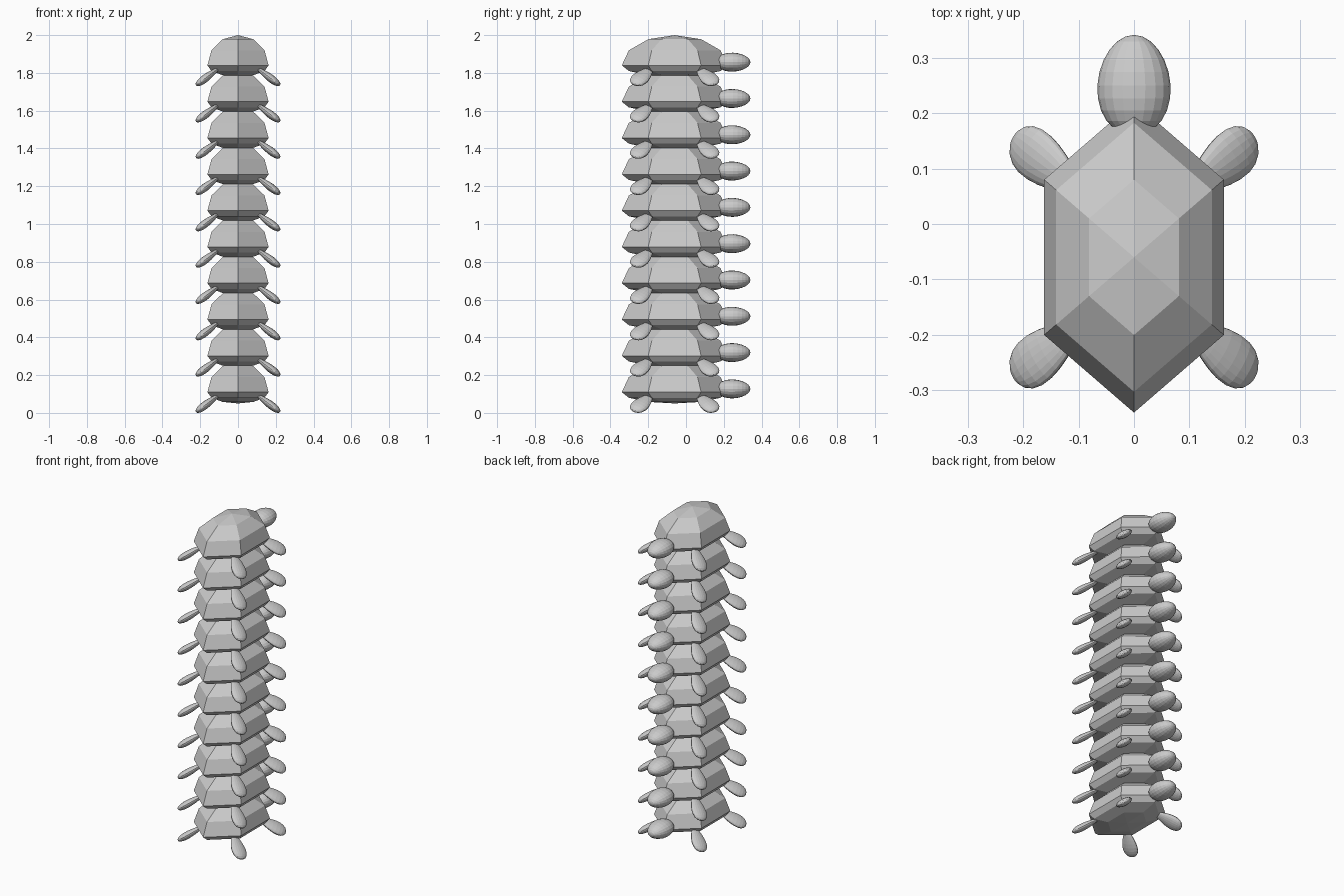
import bpy, bmesh
from math import radians, cos, sin
from mathutils import Vector, Matrix

if "Cube" in bpy.data.objects:
    bpy.data.objects.remove(bpy.data.objects["Cube"])

COUNT, STEP = 10, 0.1922      # turtles in the stack and vertical spacing
RIM_Z = 0.11                  # height of the shell rim on the lowest turtle


def to_mesh(bm, name):
    bmesh.ops.recalc_face_normals(bm, faces=bm.faces)
    me = bpy.data.meshes.new(name)
    bm.to_mesh(me)
    bm.free()
    return me


def place(me, name, z):
    ob = bpy.data.objects.new(name, me)
    ob.location.z = z
    bpy.context.collection.objects.link(ob)


def shell_mesh():
    """Six-sided faceted sphere: tall dome above the rim, shallow belly below."""
    bm = bmesh.new()
    bmesh.ops.create_uvsphere(bm, u_segments=6, v_segments=6, radius=1)
    if max(abs(v.co.x) for v in bm.verts) > 0.99:   # corners point along y
        bmesh.ops.rotate(bm, verts=bm.verts, matrix=Matrix.Rotation(radians(90), 3, 'Z'))
    for v in bm.verts:
        v.co.x *= 0.187
        v.co.y = v.co.y * 0.28 - 0.06
        v.co.z = RIM_Z + v.co.z * (0.16 if v.co.z > 0 else 0.06)
    return to_mesh(bm, "shell")


def add_egg(bm, center, u, w, n, length, width, thick, taper):
    """Egg with its long axis on u, wide along w, thin along n."""
    geo = bmesh.ops.create_uvsphere(bm, u_segments=20, v_segments=12, radius=1)
    for v in geo["verts"]:
        k = 1 + taper * v.co.z
        v.co = center + u * v.co.z * length + w * v.co.x * width * k + n * v.co.y * thick * k


def head_mesh():
    bm = bmesh.new()
    add_egg(bm, Vector((0, 0.25, 0.127)), Vector((0, 1, 0)), Vector((1, 0, 0)),
            Vector((0, 0, 1)), 0.091, 0.066, 0.05, -0.08)
    return to_mesh(bm, "head")


def leg_mesh(sx, sy):
    """Flat flipper sloping down and out; sx, sy choose the corner."""
    a, b = radians(37), radians(32)
    slope = Vector((sx * cos(a), 0, -sin(a)))
    n = Vector((sx * sin(a), 0, cos(a)))
    side = Vector((0, sy, 0))
    u = slope * cos(b) + side * sin(b)
    w = side * cos(b) - slope * sin(b)
    foot = Vector((sx * 0.178, -0.06 + sy * 0.185, 0.045))
    bm = bmesh.new()
    add_egg(bm, foot - u * 0.034, u, w, n, 0.092, 0.043, 0.019, 0.5)
    low = min(v.co.z for v in bm.verts)
    bmesh.ops.translate(bm, verts=bm.verts, vec=(0, 0, -low))
    return to_mesh(bm, "leg")


# Parts of one turtle, repeated up the stack
parts = {"shell": shell_mesh(), "head": head_mesh()}
for sx, side_name in ((1, "right"), (-1, "left")):
    for sy, end_name in ((1, "head_end"), (-1, "tail_end")):
        parts[f"{end_name}_{side_name}_leg"] = leg_mesh(sx, sy)

for i in range(COUNT):
    for name, me in parts.items():
        place(me, f"{name}_{i + 1}", i * STEP)
